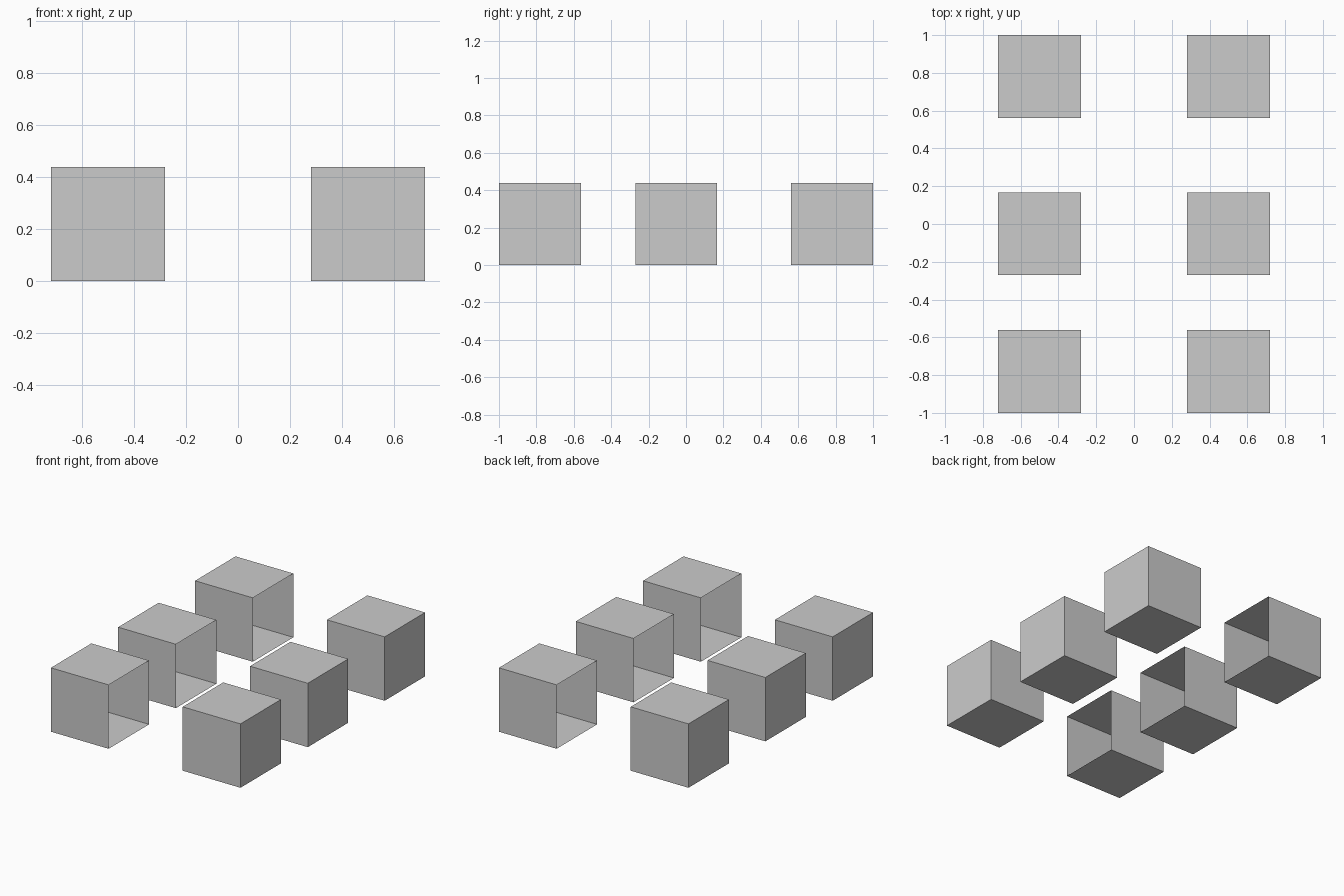
import bpy
import bmesh
from mathutils import Matrix

if "Cube" in bpy.data.objects:
    bpy.data.objects.remove(bpy.data.objects["Cube"])

SIZE = 0.438
X = 0.5
ROWS = {"front": -0.781, "middle": -0.052, "back": 0.781}


def open_box(name, side, y):
    """Thin-walled cube whose face towards the centre line is open."""
    bm = bmesh.new()
    bmesh.ops.create_cube(bm, size=SIZE,
                          matrix=Matrix.Translation((0, 0, SIZE / 2)))
    bm.normal_update()
    inner = [f for f in bm.faces if f.normal.x * side < -0.9]
    bmesh.ops.delete(bm, geom=inner, context='FACES')
    mesh = bpy.data.meshes.new(name)
    bm.to_mesh(mesh)
    bm.free()
    obj = bpy.data.objects.new(name, mesh)
    obj.location = (side * X, y, 0)
    bpy.context.collection.objects.link(obj)


# Two facing columns of three boxes
for row, y in ROWS.items():
    open_box(f"{row}_left_box", -1, y)
    open_box(f"{row}_right_box", 1, y)
